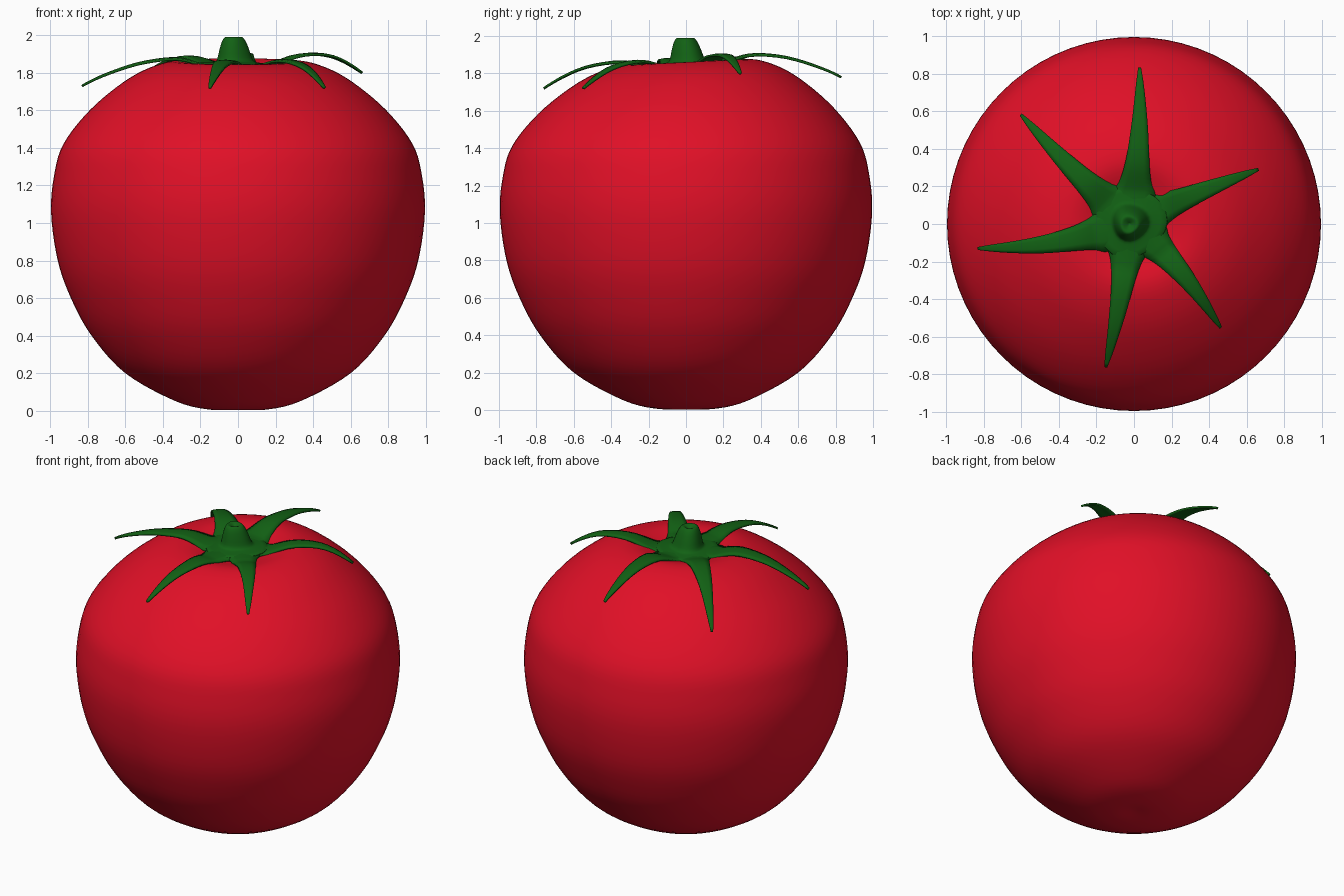
import bpy, bmesh, math
from mathutils import Vector

cube = bpy.data.objects.get("Cube")
if cube:
    bpy.data.objects.remove(cube, do_unlink=True)


def material(name, rgb):
    m = bpy.data.materials.new(name)
    m.use_nodes = True
    m.diffuse_color = (*rgb, 1)
    m.node_tree.nodes["Principled BSDF"].inputs["Base Color"].default_value = (*rgb, 1)
    return m


red = material("ripe red", (0.75, 0.005, 0.02))
green = material("leaf green", (0.006, 0.12, 0.007))


def finish(bm, name, mat):
    bmesh.ops.recalc_face_normals(bm, faces=bm.faces)
    for f in bm.faces:
        f.smooth = True
    mesh = bpy.data.meshes.new(name)
    bm.to_mesh(mesh)
    bm.free()
    mesh.materials.append(mat)
    obj = bpy.data.objects.new(name, mesh)
    bpy.context.collection.objects.link(obj)
    return obj


def smooth_path(points, steps):
    """Catmull-Rom curve through the points."""
    p = [Vector(q) for q in points]
    p = [2 * p[0] - p[1]] + p + [2 * p[-1] - p[-2]]
    out = []
    for a, b, c, d in zip(p, p[1:], p[2:], p[3:]):
        for i in range(steps):
            t = i / steps
            out.append(0.5 * (2 * b + (c - a) * t + (2 * a - 5 * b + 4 * c - d) * t * t
                              + (3 * b - a - 3 * c + d) * t ** 3))
    return out + [p[-2]]


def lathe(path, segments, place):
    """Revolve (radius, z) points; both ends lie on the axis."""
    bm = bmesh.new()
    rings = []
    for r, z in path[1:-1]:
        rings.append([bm.verts.new(place(r, z, math.tau * i / segments)) for i in range(segments)])
    ends = [bm.verts.new(place(0, path[k][1], 0)) for k in (0, -1)]
    for i in range(segments):
        j = (i + 1) % segments
        for lo, hi in zip(rings, rings[1:]):
            bm.faces.new((lo[i], lo[j], hi[j], hi[i]))
        bm.faces.new((ends[0], rings[0][j], rings[0][i]))
        bm.faces.new((ends[1], rings[-1][i], rings[-1][j]))
    return bm


# Fruit: round body with a shallow dimple, its shoulder a touch higher at the back
TOP = 1.86


def tilt(y, z):
    return z + 0.05 * y * (z / TOP) ** 6


profile = smooth_path([(0, 0.01), (0.14, 0.005), (0.33, 0.05), (0.6, 0.2), (0.78, 0.4),
                       (0.89, 0.6), (0.96, 0.8), (0.995, 1.05), (0.98, 1.25), (0.93, 1.42),
                       (0.79, 1.6), (0.61, 1.75), (0.46, 1.83), (0.32, TOP), (0.17, 1.825),
                       (0, 1.79)], 5)


def body_point(r, z, a):
    y = r * math.sin(a)
    return r * math.cos(a), y, tilt(y, z)


finish(lathe(profile, 72, body_point), "fruit_body", red)


def surface_z(x, y):
    """Height of the upper skin above a point."""
    r = math.hypot(x, y)
    for (r0, z0), (r1, z1) in zip(profile[35:], profile[36:]):
        if r1 <= r <= r0:
            return tilt(y, z1 + (z0 - z1) * (r - r1) / (r0 - r1))
    return TOP


# Stem: flared foot, slim neck, hollow cut top
CENTRE = Vector((-0.02, 0.012))
stem_path = smooth_path([(0, 1.83), (0.19, 1.842), (0.13, 1.853), (0.098, 1.865), (0.08, 1.92),
                         (0.064, 1.965), (0.045, 1.99), (0.022, 1.982), (0, 1.965)], 3)


def stem_point(r, z, a):
    lift = max(0, z - 1.85)
    r *= 1 + 0.05 * math.sin(3 * a + 1)
    return CENTRE.x + r * math.cos(a) - 0.04 * lift, CENTRE.y + r * math.sin(a) - 0.1 * lift, z


finish(lathe(stem_path, 24, stem_point), "stem", green)


# Sepals: tapering, arched leaves that lie over the shoulder and flick at the tip
def sepal(number, tip, bend, curl):
    tip = Vector(tip)
    along = tip.xy - CENTRE
    length = along.length
    side = Vector((-along.y, along.x)) / length
    rise = tip.z - surface_z(tip.x, tip.y)
    widths = smooth_path([(0.0, 0.1), (0.17, 0.115), (0.26, 0.085), (0.4, 0.062), (0.65, 0.041),
                          (0.88, 0.021), (1, 0.007)], 4)
    bm = bmesh.new()
    rows = []
    for t, half in widths:
        mid = CENTRE + along * t + side * bend * math.sin(math.pi * t)
        base = max(surface_z(mid.x, mid.y) + 0.014, 1.848 if t < 0.3 else 0)
        base += (rise - 0.014) * t ** 3 + curl * math.sin(math.tau * t) * t
        row = []
        for k in (-1, -0.5, 0, 0.5, 1):
            p = mid + side * half * k
            row.append(bm.verts.new((p.x, p.y, base - 0.12 * half * k * k)))
        rows.append(row)
    for a, b in zip(rows, rows[1:]):
        for k in range(4):
            bm.faces.new((a[k], a[k + 1], b[k + 1], b[k]))
    obj = finish(bm, f"sepal_{number}", green)
    solid = obj.modifiers.new("thickness", "SOLIDIFY")
    solid.thickness = 0.012
    solid.offset = 0


for n, (tip, bend, curl) in enumerate([
        ((0.03, 0.83, 1.78), -0.02, -0.01),
        ((0.66, 0.29, 1.8), 0.005, -0.035),
        ((0.46, -0.55, 1.72), 0.03, -0.02),
        ((-0.15, -0.76, 1.72), 0.015, -0.02),
        ((-0.83, -0.13, 1.73), 0.04, -0.01),
        ((-0.6, 0.58, 1.65), 0.015, -0.01)], 1):
    sepal(n, tip, bend, curl)
